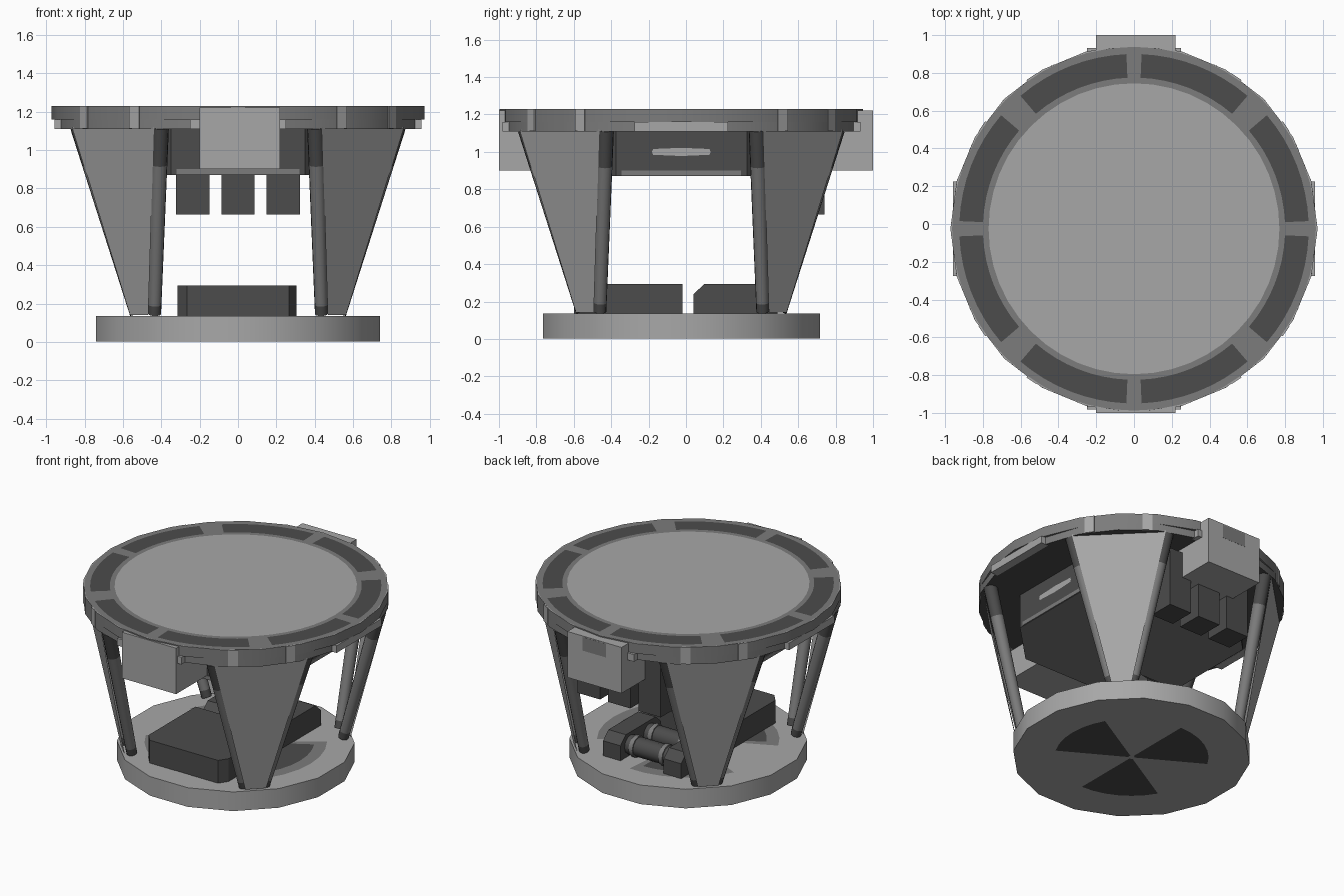
import bpy, bmesh, math
from mathutils import Vector, Matrix

if "Cube" in bpy.data.objects:
    bpy.data.objects.remove(bpy.data.objects["Cube"])

CY = -0.025  # common axis of the round parts


def mat(name, v):
    m = bpy.data.materials.new(name)
    m.diffuse_color = (v, v, v, 1)
    m.use_nodes = True
    m.node_tree.nodes["Principled BSDF"].inputs["Base Color"].default_value = m.diffuse_color
    return m


LIGHT = mat("light grey", 0.39)
MID = mat("mid grey", 0.20)
DARK = mat("dark grey", 0.072)


def make(name, bm, *mats):
    me = bpy.data.meshes.new(name)
    bm.to_mesh(me)
    bm.free()
    ob = bpy.data.objects.new(name, me)
    bpy.context.collection.objects.link(ob)
    for m in mats:
        me.materials.append(m)
    return ob


def smooth(ob):
    bpy.ops.object.select_all(action='DESELECT')
    ob.select_set(True)
    bpy.context.view_layer.objects.active = ob
    bpy.ops.object.shade_smooth_by_angle(angle=math.radians(50))


def box(name, x0, x1, y0, y1, z0, z1, m, turn=0.0):
    """Box from its bounds, turned about the central axis."""
    bm = bmesh.new()
    bmesh.ops.create_cube(bm, size=1)
    for v in bm.verts:
        v.co = Vector(((x0 + x1) / 2 + v.co.x * (x1 - x0),
                       (y0 + y1) / 2 + v.co.y * (y1 - y0),
                       (z0 + z1) / 2 + v.co.z * (z1 - z0)))
    bm.transform(Matrix.Translation((0, CY, 0)) @ Matrix.Rotation(turn, 4, 'Z')
                 @ Matrix.Translation((0, -CY, 0)))
    return make(name, bm, m)


def prism(name, pts, depth, *mats):
    """Closed outline of 3D points pushed along depth."""
    bm = bmesh.new()
    f = bm.faces.new([bm.verts.new(p) for p in pts])
    r = bmesh.ops.extrude_face_region(bm, geom=[f])
    bmesh.ops.translate(bm, vec=depth, verts=[e for e in r["geom"] if isinstance(e, bmesh.types.BMVert)])
    bmesh.ops.recalc_face_normals(bm, faces=bm.faces)
    return make(name, bm, *mats)


def lathe(name, profile, n, phase, *mats, notch=None):
    """Solid of stacked n-sided rings (radius, z); notch may change a radius by ring and step."""
    bm = bmesh.new()
    rings = []
    for j, (r, z) in enumerate(profile):
        ring = []
        for i in range(n):
            a = 2 * math.pi * (i + phase) / n
            rr = notch(j, i, r) if notch else r
            ring.append(bm.verts.new((rr * math.cos(a), CY + rr * math.sin(a), z)))
        rings.append(ring)
    for a, b in zip(rings, rings[1:]):
        for i in range(n):
            bm.faces.new((a[i], a[(i + 1) % n], b[(i + 1) % n], b[i]))
    bm.faces.new(rings[0][::-1])
    bm.faces.new(rings[-1])
    bmesh.ops.recalc_face_normals(bm, faces=bm.faces)
    return make(name, bm, *mats)


def sector(name, r0, r1, a0, a1, z, m, seg=6, down=False):
    """Flat arc plate, angles in degrees."""
    bm = bmesh.new()
    rows = []
    for i in range(seg + 1):
        a = math.radians(a0 + (a1 - a0) * i / seg)
        rows.append([bm.verts.new((r * math.cos(a), CY + r * math.sin(a), z)) for r in (r0, r1)])
    for p, q in zip(rows, rows[1:]):
        loop = [p[0], p[1], q[1], q[0]]
        bm.faces.new(loop[::-1] if down else loop)
    return make(name, bm, m)


def tube(name, p, q, r1, r2, m, n=12):
    p, q = Vector(p), Vector(q)
    bm = bmesh.new()
    bmesh.ops.create_cone(bm, cap_ends=True, segments=n, radius1=r1, radius2=r2, depth=(q - p).length)
    bm.transform(Matrix.Translation((p + q) / 2) @ (q - p).to_track_quat('Z', 'Y').to_matrix().to_4x4())
    ob = make(name, bm, m)
    smooth(ob)
    return ob


# Base disc with a three-blade marking above and below
smooth(lathe("base_disc", [(0.755, 0.001), (0.755, 0.135)], 16, 0.5, LIGHT))
for k in range(3):
    a = 120 * k
    sector(f"base_blade_border_{k}", 0.04, 0.58, a - 35, a + 35, 0.136, MID)
    sector(f"base_blade_top_{k}", 0.05, 0.5, a - 30, a + 30, 0.137, DARK)
    sector(f"base_blade_bottom_{k}", 0.02, 0.49, a - 30, a + 30, 0.0, DARK, down=True)


# Top disc: grey rim notched on four sides, light cap, dark underside
def rim_notch(j, i, r):
    return 0.955 if j < 2 and i % 6 in (0, 1, 5) else r


top = lathe("top_disc", [(0.972, 1.11), (0.972, 1.16), (0.9721, 1.16), (0.972, 1.2299)],
            24, 0, MID, LIGHT, DARK, notch=rim_notch)
for p in top.data.polygons:
    if p.normal.z > 0.5 and p.center.z > 1.2:
        p.material_index = 1
    elif p.normal.z < -0.5 and p.center.z < 1.12:
        p.material_index = 2
smooth(top)

# Rim ring with eight dark slots, almost flush with the cap
sector("rim_ring", 0.77, 0.963, 0, 360, 1.22995, MID, 48)
for k in range(4):
    for j, (a0, a1) in enumerate(((2.5, 40.5), (49.5, 87.5))):
        sector(f"rim_slot_{k}_{j}", 0.80, 0.925, a0 + 90 * k, a1 + 90 * k, 1.23, DARK, 8)

# Octagonal housing under the top disc, lighter underneath
h, w = 0.63, 0.35
octagon = [(h, -w), (h, w), (w, h), (-w, h), (-h, w), (-h, -w), (-w, -h), (w, -h)]
housing = prism("under_housing", [(x, y + CY, 0.87) for x, y in octagon], (0, 0, 0.24), DARK, MID)
for p in housing.data.polygons:
    if p.normal.z < -0.5:
        p.material_index = 1

# Parts repeated on the four sides
for k in range(4):
    t = k * math.pi / 2
    box(f"rim_side_plate_{k}", -0.25, 0.25, CY - 0.957, CY - 0.90, 1.109, 1.159, LIGHT, t)
    box(f"housing_lip_{k}", -0.32, 0.32, CY - 0.634, CY - 0.625, 0.873, 0.90, MID, t)
    # rounded window plate on the housing
    bm = bmesh.new()
    bmesh.ops.create_circle(bm, cap_ends=True, segments=8, radius=0.022)
    for v in bm.verts:
        v.co.x += math.copysign(0.135, v.co.x) if abs(v.co.x) > 0.001 else 0
    bm.transform(Matrix.Translation((0, CY, 0)) @ Matrix.Rotation(t, 4, 'Z')
                 @ Matrix.Translation((0, -0.634, 1.0)) @ Matrix.Rotation(math.pi / 2, 4, 'X'))
    make(f"housing_window_{k}", bm, LIGHT)
    # light marks on the rim edge
    for s in (-1, 1):
        box(f"rim_mark_{k}_{s}", -0.032, 0.032, CY - 0.971, CY - 0.962, 1.112, 1.229, LIGHT,
            t + math.radians(45 + 11 * s))

# Four corner legs: flat outer panel on two tapered tubes with dark ends
for sx in (-1, 1):
    for sy in (-1, 1):
        side = ("front" if sy < 0 else "back") + ("_left" if sx < 0 else "_right")

        def at(x, y, z):
            return Vector((sx * x, CY + sy * y, z))
        for n, p, q in (("a", at(0.53, 0.435, 0.145), at(0.83, 0.405, 1.12)),
                        ("b", at(0.435, 0.53, 0.145), at(0.405, 0.83, 1.12))):
            cuts = [0, 0.05, 0.80, 1]
            for i, part in enumerate(("foot", "tube", "collar")):
                u, v = cuts[i], cuts[i + 1]
                tube(f"leg_{part}_{n}_{side}", p.lerp(q, u), p.lerp(q, v),
                     0.034 + 0.011 * u, 0.034 + 0.011 * v, MID if part == "tube" else DARK)
        o = 0.033
        pts = [at(0.53 + o, 0.435 + o, 0.14), at(0.83 + o, 0.405 + o, 1.12),
               at(0.405 + o, 0.83 + o, 1.12), at(0.435 + o, 0.53 + o, 0.14)]
        bm = bmesh.new()
        f = bm.faces.new([bm.verts.new(p) for p in pts])
        f.normal_update()
        if f.normal.x * sx < 0:
            f.normal_flip()
        make(f"leg_panel_{side}", bm, LIGHT)

# Front and back boxes hanging on the rim
box("front_box", -0.20, 0.22, -1.0, -0.66, 0.90, 1.222, LIGHT)
box("back_box", -0.20, 0.22, 0.61, 1.0, 0.90, 1.222, LIGHT)
box("back_box_window", -0.08, 0.10, 0.995, 1.001, 1.12, 1.215, MID)

# Three hanging canisters at the back
for i, x in enumerate((-0.235, 0.0, 0.235)):
    box(f"canister_{i}", x - 0.087, x + 0.087, 0.56, 0.74, 0.665, 1.08, DARK)

# Equipment on the base: front case with cut corners
case = [(-0.265, -0.60), (0.265, -0.60), (0.305, -0.54), (0.305, -0.02), (-0.315, -0.02), (-0.315, -0.54)]
prism("front_case", [(x, y, 0.13) for x, y in case], (0, 0, 0.165), DARK)

# Two rear pump blocks with chamfered ends, joined by cylinders
pump = [(0.04, 0.13), (0.04, 0.24), (0.10, 0.295), (0.43, 0.295), (0.49, 0.24), (0.49, 0.13)]
for name, x in (("left", -0.305), ("right", 0.165)):
    prism(f"pump_block_{name}", [(x, y, z) for y, z in pump], (0.135, 0, 0), DARK)
for i, y in enumerate((0.17, 0.38)):
    tube(f"pump_cylinder_{i}", (-0.2, y, 0.21), (0.2, y, 0.21), 0.065, 0.065, DARK)
    for s in (-1, 1):
        tube(f"pump_collar_{i}_{s}", (s * 0.10, y, 0.21), (s * 0.13, y, 0.21), 0.073, 0.073, MID)
